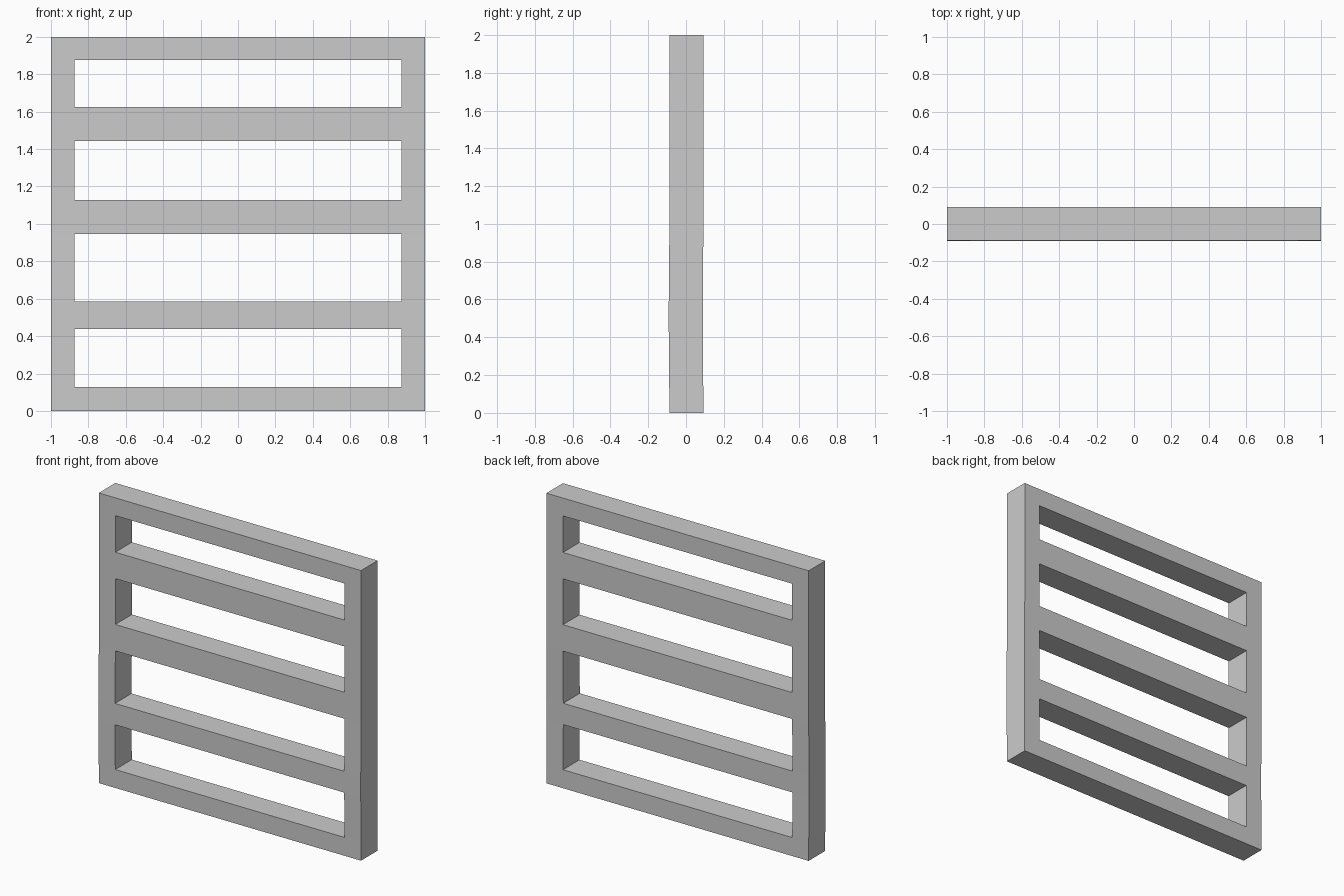
import bpy, bmesh

if "Cube" in bpy.data.objects:
    bpy.data.objects.remove(bpy.data.objects["Cube"])

XS = [-1.0, -0.874, 0.874, 1.0]
ZS = [0.0, 0.127, 0.437, 0.584, 0.945, 1.127, 1.443, 1.625, 1.877, 2.0]
HALF = 0.09


def bow(z):
    # very slight forward bow in the lower half of the frame
    return 0.002 - 0.004 * max(0.0, 1 - abs(z - 0.51) / 0.45)


# One-piece frame: stiles at both sides, rails on every even row
bm = bmesh.new()
grid = [[bm.verts.new((x, bow(z) - HALF, z)) for x in XS] for z in ZS]
for r in range(len(ZS) - 1):
    for c in range(3):
        if c == 1 and r % 2:
            continue  # opening between rails
        bm.faces.new((grid[r][c], grid[r][c + 1],
                      grid[r + 1][c + 1], grid[r + 1][c]))

# Give the frame its thickness
back = bmesh.ops.extrude_face_region(bm, geom=bm.faces[:], use_keep_orig=True)
bmesh.ops.translate(bm, vec=(0, 2 * HALF, 0),
                    verts=[g for g in back["geom"] if isinstance(g, bmesh.types.BMVert)])
bmesh.ops.recalc_face_normals(bm, faces=bm.faces[:])

mesh = bpy.data.meshes.new("slatted_frame")
bm.to_mesh(mesh)
bm.free()
bpy.context.collection.objects.link(bpy.data.objects.new("slatted_frame", mesh))
